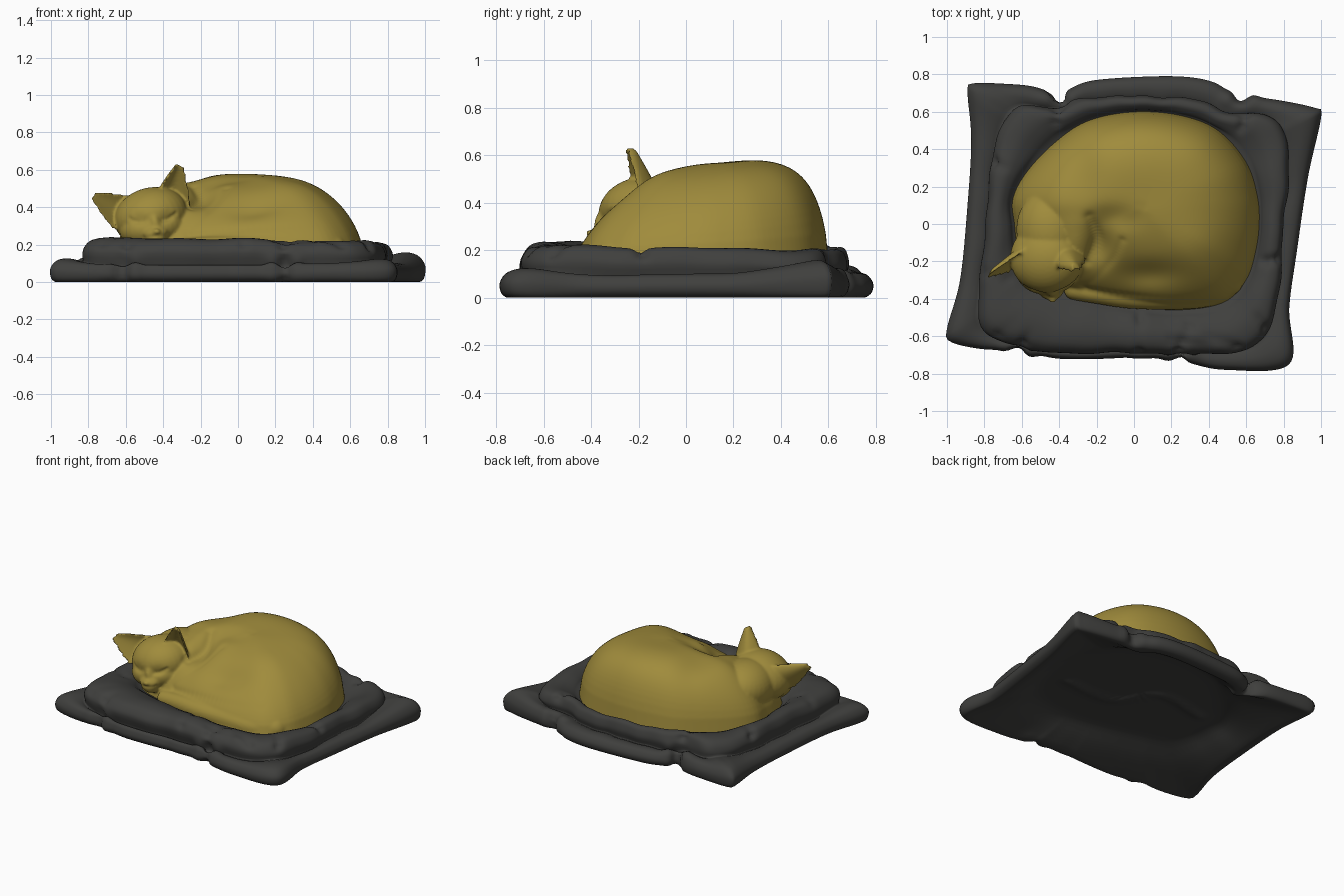
import bpy, bmesh, math
from mathutils import Vector, Matrix, Euler

if "Cube" in bpy.data.objects:
    bpy.data.objects.remove(bpy.data.objects["Cube"])


def spline(pts, n, closed=True):
    """Sample n points per span on a Catmull-Rom curve."""
    p = [Vector(q) for q in pts]
    m = len(p)
    out = []
    for i in range(m if closed else m - 1):
        a, b, c, d = [p[(i + k) % m] if closed else p[min(max(i + k, 0), m - 1)] for k in (-1, 0, 1, 2)]
        for j in range(n):
            t = j / n
            out.append(0.5 * (2 * b + (c - a) * t + (2 * a - 5 * b + 4 * c - d) * t * t
                              + (3 * b - a - 3 * c + d) * t ** 3))
    return out if closed else out + [p[-1]]


def radial(pts, cen):
    """Turn a closed outline into a function angle -> radius."""
    s = sorted((math.atan2(q.y - cen[1], q.x - cen[0]), math.hypot(q.x - cen[0], q.y - cen[1]))
               for q in spline(pts, 10))
    s = [(s[-1][0] - math.tau, s[-1][1])] + s + [(s[0][0] + math.tau, s[0][1])]

    def f(a):
        a = (a + math.pi) % math.tau - math.pi
        for (a0, r0), (a1, r1) in zip(s, s[1:]):
            if a0 <= a <= a1:
                return r0 + (r1 - r0) * (a - a0) / max(a1 - a0, 1e-9)
        return s[0][1]
    return f


def make(name, bm, color):
    bmesh.ops.recalc_face_normals(bm, faces=bm.faces)
    me = bpy.data.meshes.new(name)
    bm.to_mesh(me)
    bm.free()
    ob = bpy.data.objects.new(name, me)
    bpy.context.collection.objects.link(ob)
    mat = bpy.data.materials.new(name + "_colour")
    mat.diffuse_color = color
    mat.use_nodes = True
    mat.node_tree.nodes["Principled BSDF"].inputs["Base Color"].default_value = mat.diffuse_color
    me.materials.append(mat)
    me.shade_smooth()
    return ob


def crease(verts, path, width, depth):
    """Press a soft groove (or raise a ridge, depth < 0) along a path."""
    pts = spline(path, 8, False)
    lo = [min(p[k] for p in pts) - 3 * width for k in range(3)]
    hi = [max(p[k] for p in pts) + 3 * width for k in range(3)]
    moves = []
    for v in verts:
        if all(lo[k] < v.co[k] < hi[k] for k in range(3)):
            d = min((v.co - p).length for p in pts)
            moves.append((v, v.normal * (-depth * math.exp(-(d / width) ** 2))))
    for v, m in moves:
        v.co += m


def skin(bm, rows, wrap_rows=False, wrap_cols=True):
    """Quads between rows of vertices."""
    n = len(rows[0])
    pairs = list(zip(rows, rows[1:])) + ([(rows[-1], rows[0])] if wrap_rows else [])
    for a, b in pairs:
        for i in range(n if wrap_cols else n - 1):
            bm.faces.new((a[i], a[(i + 1) % n], b[(i + 1) % n], b[i]))


def ball(bm, loc, rad, rot=(0, 0, 0)):
    m = Matrix.Translation(loc) @ Euler([math.radians(r) for r in rot]).to_matrix().to_4x4() @ Matrix.Diagonal((*rad, 1))
    bmesh.ops.create_uvsphere(bm, u_segments=32, v_segments=20, radius=1, matrix=m)


def ear(bm, a, b, tip, front, cup):
    """Cupped triangular shell between base corners a, b and the tip."""
    a, b, tip, front = map(Vector, (a, b, tip, front))
    mid, half = (a + b) / 2, (b - a) / 2
    us = [-1 + k / 4 for k in range(9)]
    rows = []
    for i in range(13):
        s = i / 12
        w = max(1 - s ** 1.3, 0.0) * 0.82 + 0.18
        c = mid.lerp(tip, s)
        back = [c + half * u * w - front * (cup * w * (1 - u * u) + .018) for u in us]
        face = [c + half * u * w - front * (cup * .9 * w * (1 - u * u) - .018) for u in us[::-1]]
        rows.append([bm.verts.new(p) for p in back + face])
    skin(bm, rows)
    bm.faces.new(rows[0][::-1])
    bm.faces.new(rows[-1])


# outlines seen from above
CEN = (0.04, 0.1)
body_r = radial([(.67, 0), (.66, .15), (.6, .33), (.45, .5), (.25, .58), (0, .6), (-.25, .55), (-.43, .43),
                 (-.58, .27), (-.65, .13), (-.64, 0), (-.62, -.14), (-.54, -.29), (-.3, -.37), (0, -.44),
                 (.25, -.46), (.48, -.42), (.6, -.3), (.65, -.15)], CEN)
upper_r = radial([(-.64, .62), (-.76, .35), (-.79, 0), (-.83, -.35), (-.79, -.58), (-.5, -.68), (0, -.69),
                  (.5, -.69), (.69, -.61), (.77, -.4), (.8, 0), (.83, .3), (.8, .5), (.7, .58), (.5, .6),
                  (.3, .67), (-.2, .68), (-.42, .62)], CEN)
outer_r = radial([(-.87, .75), (-.7, .75), (-.52, .73), (-.39, .66), (-.34, .72), (-.2, .77), (.2, .79), (.42, .76),
                  (.55, .68), (.72, .67), (.97, .62), (1, .57), (.93, .25), (.87, -.15), (.83, -.45), (.83, -.75),
                  (.5, -.78), (.3, -.74), (.17, -.66), (0, -.71), (-.4, -.72), (-.6, -.67), (-.8, -.67),
                  (-.98, -.63), (-1, -.56), (-.93, -.3), (-.89, .1), (-.87, .45), (-.89, .7)], CEN)

# cushion: seat, upper roll, lower roll and hollow underside in one swept section
bm = bmesh.new()
N = 320
rows = []
for i in range(N):
    a = math.tau * i / N
    c = body_r(a) * 0.97
    u = upper_r(a) + 0.006 * math.sin(17 * a) * math.sin(5 * a + 1)
    o = max(outer_r(a), u + 0.025)
    k = 0.98 + 0.07 * math.cos(a + 2.3) + 0.03 * math.sin(11 * a) * math.sin(3 * a)
    low = .74 + min(max(o - u - .05, 0), .2) * 1.9 + .22 * math.exp(-((a - .5) / .25) ** 2)
    e = u - 0.03
    sect = [(c * .05, .145), (c * .6, .145), (c, .145)]
    sect += [(c + (u - c) * f, z * k) for f, z in ((.25, .19), (.55, .222), (.82, .215), (.95, .185), (1, .145))]
    sect += [(e + (o - e) * f, z * low) for f, z in ((.12, .105), (.3, .115), (.55, .122), (.8, .112), (.95, .085),
                                                    (1, .055))]
    sect += [(o - .01, .018), (o - .04, 0), (o - .085, .004), (c + (o - c) * .35, .05), (c, .105)]
    sect += [(c * f, .115) for f in (.85, .7, .55, .4, .2, .05)]
    rows.append([bm.verts.new((CEN[0] + math.cos(a) * p.x, CEN[1] + math.sin(a) * p.x, max(p.y, 0)))
                 for p in spline(sect, 3, False)])
skin(bm, rows, True, False)
bm.faces.new([r[0] for r in rows])
bm.faces.new([r[-1] for r in rows])
bmesh.ops.recalc_face_normals(bm, faces=bm.faces)
bm.normal_update()
# fabric folds running over the rolls
for x, y, dx, dy in ((.03, -.5, .0, -.16), (.2, -.62, .2, -.02), (-.58, -.6, -.03, -.09), (.58, .52, .02, .1),
                     (-.42, .55, .02, .08), (-.68, -.3, -.1, .04), (.7, -.2, .1, .02), (.4, -.6, .15, -.05),
                     (-.7, .3, -.06, .04), (.3, -.55, -.06, -.12), (-.62, -.5, -.1, -.08), (.66, -.5, .06, -.08)):
    crease(bm.verts, [(x, y, .2), (x + dx, y + dy, .19)], .026, .025)
for x, y in ((-.62, -.69), (.25, -.7), (-.4, .68), (.57, .68)):
    crease(bm.verts, [(x, y, .03), (x, y * .98, .12)], .03, .02)
    for s in (-.07, .07):
        crease(bm.verts, [(x + s, y, .04), (x + s, y * .98, .11)], .035, -.016)
crease(bm.verts, [(-.45, .1, .115), (-.1, .15, .115), (.1, -.1, .115), (.45, -.1, .115)], .04, -.015)
for v in bm.verts:
    v.co.z = max(v.co.z, 0)
make("cushion", bm, (.05, .05, .047, 1))

# cat body: dome that is steep behind and slopes gently in front
bm = bmesh.new()
rows = []
for j in range(1, 33):
    t = (j / 32) ** .8
    row = []
    for i in range(128):
        a = math.tau * i / 128
        r = body_r(a)
        x, y = CEN[0] + math.cos(a) * r * t, CEN[1] + math.sin(a) * r * t
        z = .15 + .415 * max(1 - t ** (3 * 2 ** math.sin(a)), 0) ** .62
        for gx, gy, sx, sy, h in ((-.19, -.1, .08, .12, -.08), (0, .3, .25, .15, .015), (.36, -.12, .18, .14, .022),
                                  (.08, -.27, .16, .07, -.035), (-.1, .03, .12, .07, -.03), (-.42, .1, .12, .12, .01),
                                  (-.27, .25, .1, .2, -.02)):
            z += h * math.exp(-((x - gx) / sx) ** 2 - ((y - gy) / sy) ** 2)
        row.append(bm.verts.new((x, y, max(z, .13))))
    rows.append(row)
rows.append([bm.verts.new((v.co.x, v.co.y, .05)) for v in rows[-1]])
skin(bm, rows)
bm.faces.new(rows[0])
bm.faces.new(rows[-1])

# tail wrapped along the front
tail = spline([(.5, -.3, .17), (.38, -.365, .17), (.2, -.385, .18), (-.02, -.385, .18), (-.2, -.365, .18),
               (-.32, -.35, .17)], 16, False)
for i, p in enumerate(tail):
    r = .085 - .03 * i / len(tail)
    ball(bm, p, (r, r, r))

# neck, head, cheeks, muzzle, nose bridge and chin
ball(bm, (-.45, -.03, .335), (.18, .22, .16), (0, -12, 0))
ball(bm, (-.465, -.18, .35), (.2, .19, .155), (0, -15, 5))
ball(bm, (-.46, -.24, .29), (.175, .14, .11), (0, -10, 5))
ball(bm, (-.445, -.335, .265), (.075, .08, .055), (25, -10, 8))
ball(bm, (-.45, -.31, .33), (.045, .09, .065), (45, -10, 5))
ball(bm, (-.435, -.402, .27), (.022, .02, .016))
ball(bm, (-.435, -.34, .22), (.05, .06, .035))
ear(bm, (-.66, -.25, .28), (-.54, -.11, .45), (-.775, -.27, .465), (-.4, -.85, .2), .09)
ear(bm, (-.43, -.22, .47), (-.25, -.17, .36), (-.31, -.24, .625), (.35, -.9, .1), .09)
cat = make("sleeping_cat", bm, (.35, .26, .045, 1))

# fuse the parts into one soft skin
mod = cat.modifiers.new("fuse", "REMESH")
mod.mode, mod.voxel_size = "VOXEL", .0085
mod = cat.modifiers.new("soften", "SMOOTH")
mod.factor, mod.iterations = .5, 6
me = bpy.data.meshes.new_from_object(cat.evaluated_get(bpy.context.evaluated_depsgraph_get()))
cat.modifiers.clear()
bm = bmesh.new()
bm.from_mesh(me)
cat.data = me

# open underside, then sculpted lines: closed eyes, sockets, mouth, thigh, tail and shoulder
bmesh.ops.bisect_plane(bm, geom=bm.verts[:] + bm.edges[:] + bm.faces[:], plane_co=(0, 0, .125),
                       plane_no=(0, 0, 1), clear_inner=True)
bm.normal_update()
for path, w, d in (
        ([(-.575, -.325, .34), (-.54, -.345, .32), (-.505, -.355, .315)], .012, .009),
        ([(-.4, -.355, .33), (-.365, -.345, .34), (-.335, -.315, .365)], .012, .009),
        ([(-.53, -.35, .335), (-.5, -.35, .325)], .035, .008),
        ([(-.4, -.35, .34), (-.38, -.34, .35)], .035, .008),
        ([(-.5, -.37, .24), (-.44, -.41, .245), (-.38, -.37, .25)], .012, .007),
        ([(-.27, -.31, .25), (-.18, -.25, .33), (-.1, -.17, .41), (-.06, -.08, .48)], .022, .02),
        ([(-.25, -.33, .24), (0, -.36, .26), (.25, -.36, .27), (.42, -.32, .28)], .025, .015),
        ([(-.25, -.2, .4), (-.2, -.08, .45), (-.24, .04, .5)], .03, .015)):
    crease(bm.verts, path, w, d)
bm.to_mesh(me)
bm.free()
me.shade_smooth()
